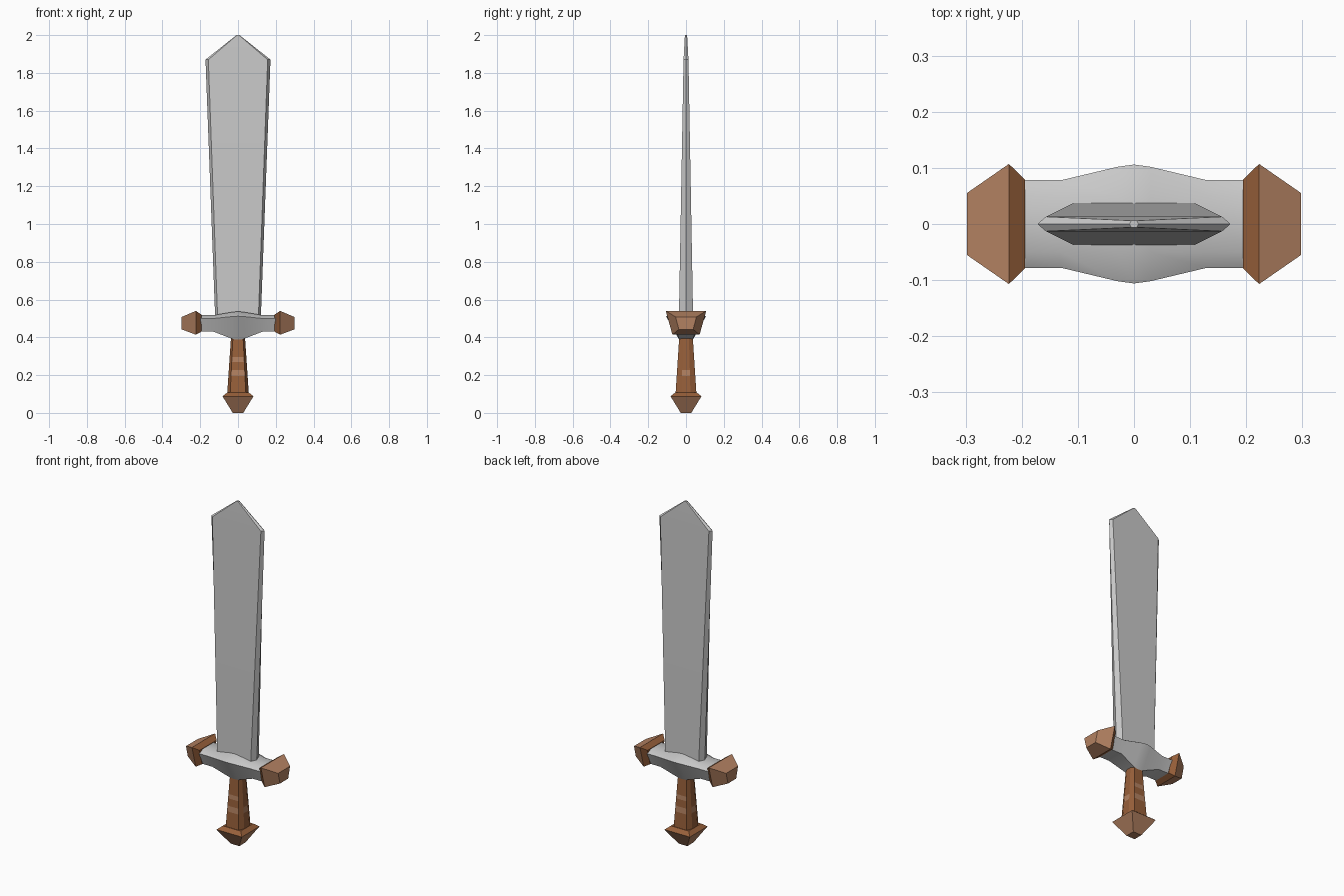
import bpy
import bmesh
import math
from mathutils import Vector

cube = bpy.data.objects.get("Cube")
if cube:
    bpy.data.objects.remove(cube, do_unlink=True)


def material(name, colour):
    mat = bpy.data.materials.new(name)
    mat.use_nodes = True
    mat.diffuse_color = (*colour, 1)
    for node in mat.node_tree.nodes:
        if node.type == 'BSDF_PRINCIPLED':
            node.inputs["Base Color"].default_value = (*colour, 1)
    return mat


steel = material("steel grey", (0.58, 0.58, 0.58))
brown = material("dark brown", (0.31, 0.115, 0.042))
tan = material("light brown", (0.45, 0.22, 0.12))


def loft(name, rings, mats, smooth=0, rule=None):
    """Skin a closed solid through rings of equal point count."""
    bm = bmesh.new()
    loops = [[bm.verts.new(p) for p in ring] for ring in rings]
    for a, b in zip(loops, loops[1:]):
        for i in range(len(a)):
            j = (i + 1) % len(a)
            bm.faces.new((a[i], a[j], b[j], b[i]))
    bm.faces.new(loops[0])
    bm.faces.new(loops[-1])
    bmesh.ops.recalc_face_normals(bm, faces=bm.faces)
    if rule:
        for face in bm.faces:
            face.material_index = rule(face.calc_center_median(), face.normal)
    mesh = bpy.data.meshes.new(name)
    bm.to_mesh(mesh)
    bm.free()
    for mat in mats:
        mesh.materials.append(mat)
    obj = bpy.data.objects.new(name, mesh)
    bpy.context.collection.objects.link(obj)
    if smooth:
        bpy.ops.object.select_all(action='DESELECT')
        obj.select_set(True)
        bpy.context.view_layer.objects.active = obj
        bpy.ops.object.shade_smooth_by_angle(angle=math.radians(smooth))
    return obj


# Blade: flat faces with bevelled edges, widening towards the shoulders
def blade_ring(edge, flat, thick, z):
    return [(edge, 0, z), (flat, thick, z), (-flat, thick, z),
            (-edge, 0, z), (-flat, -thick, z), (flat, -thick, z)]


loft("blade", [blade_ring(0.12, 0.107, 0.038, 0.48),
               blade_ring(0.172, 0.157, 0.013, 1.87),
               blade_ring(0.008, 0.005, 0.006, 2.0)], [steel], 20)


# Crossguard: boat-shaped bar, swelling at the middle
def guard_ring(x, bottom, widest, top):
    half = [bottom, widest, top]
    return ([Vector((x, y, z)) for y, z in half] +
            [Vector((x, -y, z)) for y, z in reversed(half)])


end = ((0.05, 0.43), (0.078, 0.5), (0.05, 0.517))
middle = ((0.035, 0.385), (0.106, 0.512), (0.05, 0.537))
outer, inner = guard_ring(0, *end), guard_ring(0, *middle)
guard_rings = []
for x, swell in ((-0.2, 0), (-0.13, 0), (-0.03, 0.85), (0, 1),
                 (0.03, 0.85), (0.13, 0), (0.2, 0)):
    guard_rings.append([a.lerp(b, swell) + Vector((x, 0, 0))
                        for a, b in zip(outer, inner)])
loft("crossguard", guard_rings, [steel], 40)


# Guard caps: flared blocks, narrower underneath
def cap_ring(x, top_y, low_y, low_z, top_z):
    return [(x, -low_y, low_z), (x, low_y, low_z),
            (x, top_y, top_z), (x, -top_y, top_z)]


for side, label in ((1, "left"), (-1, "right")):
    loft(label + "_guard_cap",
         [cap_ring(side * 0.194, 0.079, 0.055, 0.43, 0.52),
          cap_ring(side * 0.223, 0.107, 0.072, 0.414, 0.54),
          cap_ring(side * 0.298, 0.055, 0.038, 0.442, 0.508)],
         [brown, tan], rule=lambda c, n: int(abs(c.x) > 0.23))


# Grip: tapered chamfered post with pale worn bands
def grip_ring(z):
    s = 1 - 0.36 * (z - 0.09) / 0.31
    a, b = 0.058 * s, 0.024 * s
    c, d = 0.042 * s, 0.056 * s
    return [(a, -b, z), (a, b, z), (c, d, z), (-c, d, z),
            (-a, b, z), (-a, -b, z), (-c, -d, z), (c, -d, z)]


def worn_band(c, n):
    low = 0.195 < c.z < 0.228
    high = 0.27 < c.z < 0.295
    return int((low and max(abs(n.x), abs(n.y)) > 0.95) or
               (high and abs(n.y) > 0.95))


loft("grip", [grip_ring(z) for z in (0.09, 0.195, 0.228, 0.27, 0.295, 0.4)],
     [brown, tan], rule=worn_band)


# Pommel: square block tapering to a small flat foot
def square(r, z):
    return [(r, -r, z), (r, r, z), (-r, r, z), (-r, -r, z)]


loft("pommel", [square(0.028, 0), square(0.082, 0.088), square(0.058, 0.107)],
     [brown, tan], rule=lambda c, n: int(c.z < 0.08))
